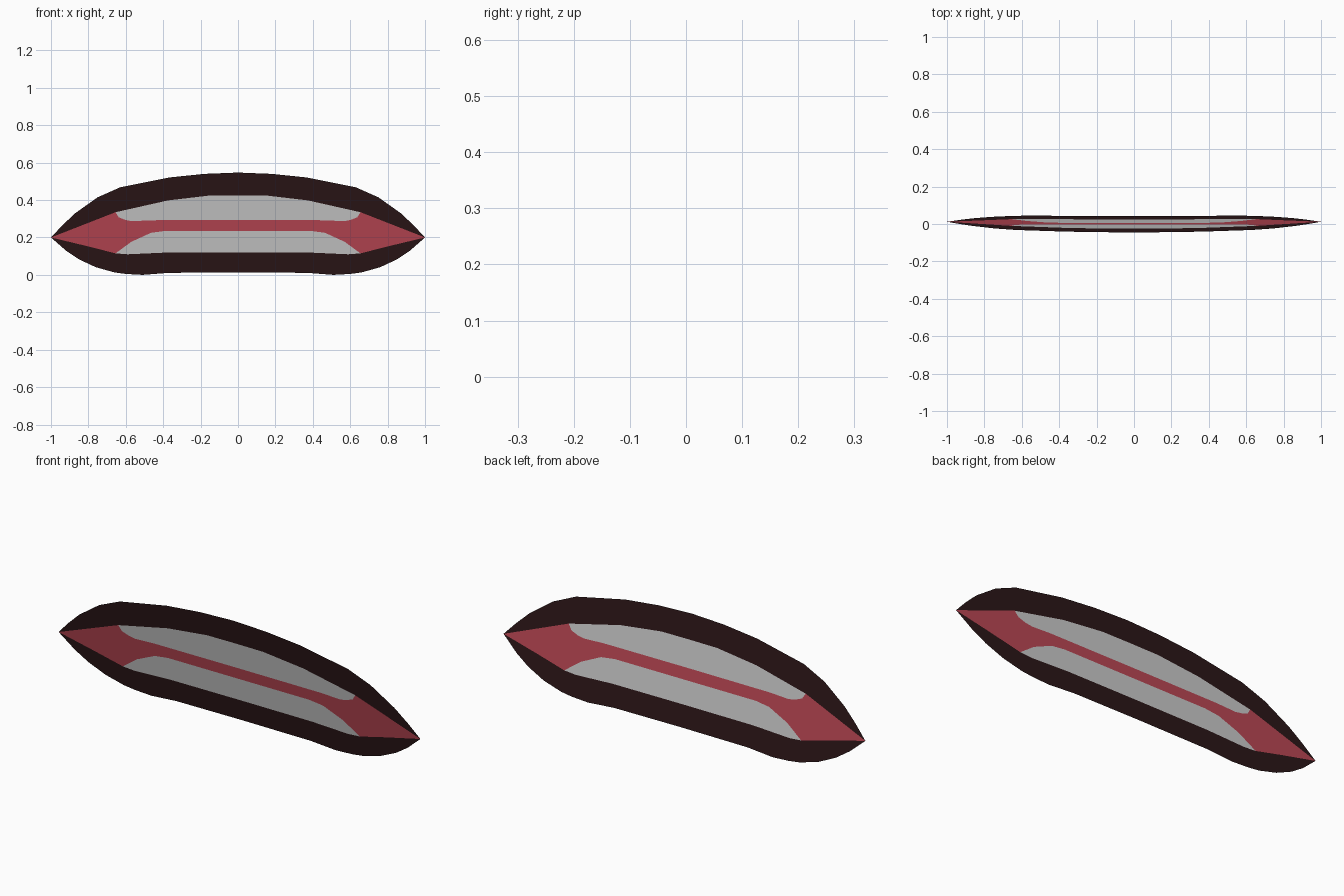
import bpy, bmesh

if "Cube" in bpy.data.objects:
    bpy.data.objects.remove(bpy.data.objects["Cube"])

# Left-half contours as (x, z), running from the mouth corner to the centre line
CORNER = [(-1, .20)]
UPPER_OUTER = CORNER + [(-.94, .264), (-.87, .33), (-.75, .415), (-.63, .468), (-.365, .521), (-.18, .54), (0, .547)]
UPPER_INNER = [(-.655, .335), (-.375, .398), (-.155, .424), (0, .425)]
LOWER_INNER = [(-.655, .115), (-.59, .11), (-.39, .119), (0, .12)]
LOWER_OUTER = CORNER + [(-.92, .13), (-.85, .083), (-.76, .041), (-.66, .013), (-.60, .005), (-.51, 0), (-.37, .011), (0, .013)]
UPPER_TEETH = [UPPER_INNER[0], (-.638, .308), (-.60, .293), (-.565, .287), (-.46, .292), (0, .293)]
LOWER_TEETH = [LOWER_INNER[0], (-.57, .177), (-.465, .225), (-.39, .235), (0, .235)]


def material(name, color):
    m = bpy.data.materials.new(name)
    m.diffuse_color = color
    m.use_nodes = True
    m.node_tree.nodes["Principled BSDF"].inputs["Base Color"].default_value = m.diffuse_color
    return m


def mirrored(half):
    """Full left-to-right contour from its left half."""
    return half + [(-x, z) for x, z in reversed(half) if x < 0]


def flat_part(name, top, bottom, mat=None):
    """Flat sheet between two contours, leaning forward at the top."""
    outline = []
    for p in mirrored(bottom) + mirrored(top)[::-1]:
        if p not in outline:
            outline.append(p)
    bm = bmesh.new()
    bm.faces.new([bm.verts.new((x, .045 - .1645 * z, z)) for x, z in outline])
    bmesh.ops.triangulate(bm, faces=bm.faces[:])
    me = bpy.data.meshes.new(name)
    bm.to_mesh(me)
    bm.free()
    if mat:
        me.materials.append(mat)
    bpy.context.collection.objects.link(bpy.data.objects.new(name, me))


dark = material("dark_lip", (.025, .008, .009, 1))
red = material("mouth_red", (.5, .063, .09, 1))

# Lips
flat_part("upper_lip", UPPER_OUTER, CORNER + UPPER_INNER, dark)
flat_part("lower_lip", CORNER + [(-.80, .152)] + LOWER_INNER, LOWER_OUTER, dark)
# Teeth rows
flat_part("upper_teeth", UPPER_INNER, UPPER_TEETH)
flat_part("lower_teeth", LOWER_TEETH, LOWER_INNER)
# Inside of the mouth, between and beside the teeth
flat_part("mouth_interior", CORNER + UPPER_TEETH,
          CORNER + [(-.80, .152)] + LOWER_TEETH, red)
